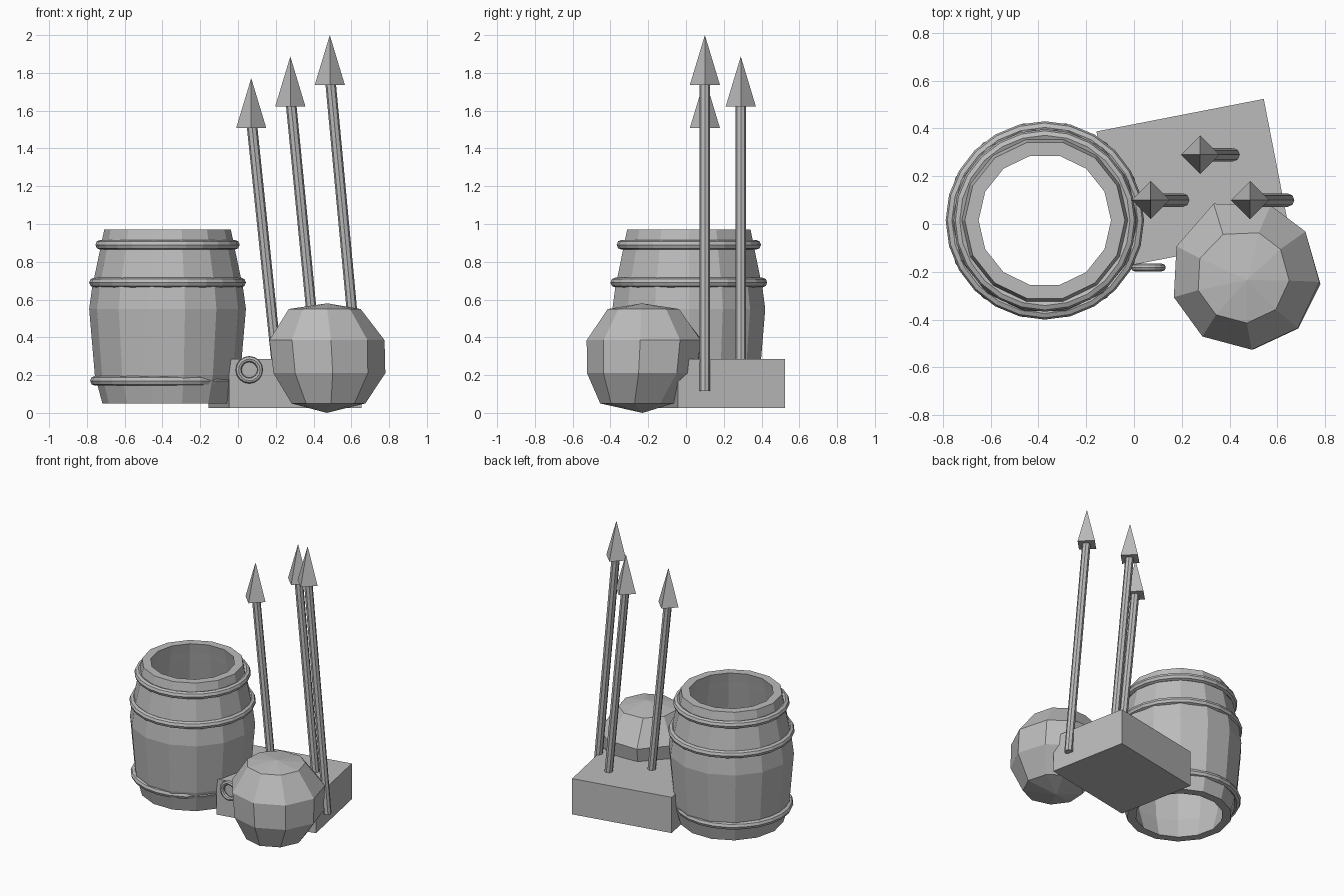
import bpy, bmesh, math
from mathutils import Vector

if "Cube" in bpy.data.objects:
    bpy.data.objects.remove(bpy.data.objects["Cube"])

stone = bpy.data.materials.new("plain_grey")
stone.diffuse_color = (0.5, 0.5, 0.5, 1)
stone.use_nodes = True
stone.node_tree.nodes["Principled BSDF"].inputs["Base Color"].default_value = stone.diffuse_color


def finish(name, bm):
    """Turn a bmesh into a flat shaded grey object."""
    bmesh.ops.recalc_face_normals(bm, faces=bm.faces[:])
    mesh = bpy.data.meshes.new(name)
    bm.to_mesh(mesh)
    bm.free()
    mesh.materials.append(stone)
    ob = bpy.data.objects.new(name, mesh)
    bpy.context.collection.objects.link(ob)
    return ob


def bridge(bm, a, b):
    n = len(a)
    for i in range(n):
        j = (i + 1) % n
        bm.faces.new((a[i], a[j], b[j], b[i]))


def ring(bm, cx, cy, z, r, angles):
    return [bm.verts.new((cx + r * math.cos(a), cy + r * math.sin(a), z)) for a in angles]


def steps(n):
    return [2 * math.pi * i / n for i in range(n)]


def torus(name, loc, major, minor, segs, sides, upright=False):
    bm = bmesh.new()
    loops = [ring(bm, 0, 0, minor * math.sin(t), major + minor * math.cos(t), steps(segs))
             for t in steps(sides)]
    for i in range(sides):
        bridge(bm, loops[i], loops[(i + 1) % sides])
    ob = finish(name, bm)
    ob.location = loc
    if upright:
        ob.rotation_euler.x = math.pi / 2
    return ob


# Barrel: thick-walled open tube, outer profile up then inner profile down
BX, BY = -0.373, 0.015
outer = [(0.345, 0.05), (0.385, 0.20), (0.415, 0.55), (0.40, 0.66),
         (0.36, 0.85), (0.35, 0.90), (0.335, 0.97)]
inner = [(r - 0.058, z) for r, z in reversed(outer)]
bm = bmesh.new()
loops = [ring(bm, BX, BY, z, r, steps(14)) for r, z in outer + inner]
for i in range(len(loops)):
    bridge(bm, loops[i], loops[(i + 1) % len(loops)])
finish("barrel", bm)

# Barrel bands
for name, x, z, r in (("lower_band", -0.392, 0.17, 0.365),
                      ("middle_band", BX, 0.69, 0.389),
                      ("upper_band", BX, 0.89, 0.356)):
    torus(name, (x, BY, z), r, 0.026, 24, 8)

# Crate
bm = bmesh.new()
bmesh.ops.create_cube(bm, size=1)
bmesh.ops.scale(bm, vec=(0.713, 0.577, 0.258), verts=bm.verts[:])
crate = finish("crate", bm)
crate.location = (0.248, 0.172, 0.156)
crate.rotation_euler.z = math.radians(11)

# Small handle ring on the crate front
torus("handle_ring", (0.06, -0.182, 0.228), 0.057, 0.016, 16, 8, upright=True)

# Leaning spears: round shaft and upright four-sided head
for k, (tx, y, tz, bx, bz) in enumerate(((0.07, 0.10, 1.772, 0.21, 0.22),
                                         (0.277, 0.29, 1.887, 0.42, 0.22),
                                         (0.486, 0.10, 2.0, 0.643, 0.115))):
    top, low = Vector((tx + 0.005, y, tz - 0.262)), Vector((bx, y, bz))
    bm = bmesh.new()
    a, b = (ring(bm, p.x, y, p.z, 0.028, steps(8)) for p in (low, top))
    bridge(bm, a, b)
    bm.faces.new(a)
    bm.faces.new(b)
    finish(f"spear_shaft_{k + 1}", bm)
    bm = bmesh.new()
    base = ring(bm, tx, y, tz - 0.265, 0.08, steps(4))
    tip = bm.verts.new((tx, y, tz))
    bm.faces.new(base)
    for i in range(4):
        bm.faces.new((base[i], base[(i + 1) % 4], tip))
    finish(f"spear_head_{k + 1}", bm)

# Lumpy sack: nine-sided irregular ball
ang = [math.radians(d) for d in (-163, -125, -85, -45, -5, 36, 70, 115, 157)]
bm = bmesh.new()
levels = [ring(bm, x, y, z, r, ang) for x, y, z, r in (
    (0.475, -0.255, 0.05, 0.20), (0.475, -0.225, 0.21, 0.30),
    (0.465, -0.215, 0.385, 0.312), (0.455, -0.22, 0.55, 0.195))]
levels[1][4].co.x = 0.78
levels[2][7].co.y = 0.085
for a, b in zip(levels, levels[1:]):
    bridge(bm, a, b)
for loop, pole in ((levels[0], (0.47, -0.23, 0.0)), (levels[-1], (0.473, -0.234, 0.58))):
    p = bm.verts.new(pole)
    for i in range(9):
        bm.faces.new((loop[i], loop[(i + 1) % 9], p))
finish("sack", bm)
